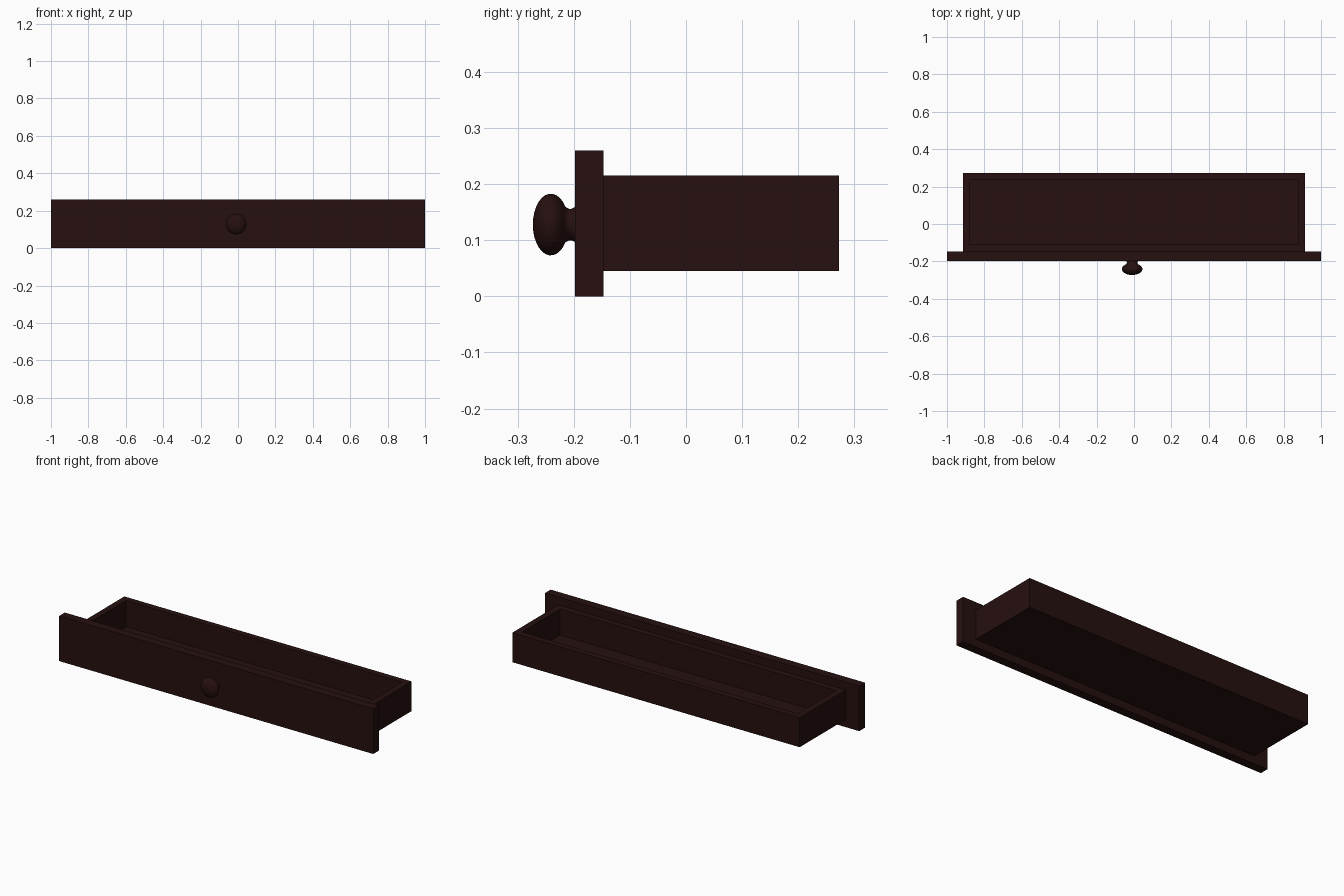
import bpy, math

if "Cube" in bpy.data.objects:
    bpy.data.objects.remove(bpy.data.objects["Cube"])

mat = bpy.data.materials.new("dark_wood")
mat.diffuse_color = (0.02, 0.005, 0.005, 1)
mat.use_nodes = True
mat.node_tree.nodes["Principled BSDF"].inputs["Base Color"].default_value = mat.diffuse_color


def box(name, x0, x1, y0, y1, z0, z1):
    bpy.ops.mesh.primitive_cube_add(size=1, location=((x0 + x1) / 2, (y0 + y1) / 2, (z0 + z1) / 2))
    ob = bpy.context.object
    ob.name = name
    ob.scale = (x1 - x0, y1 - y0, z1 - z0)
    bpy.ops.object.transform_apply(location=False, rotation=False, scale=True)
    ob.data.materials.append(mat)
    return ob


W, T = 0.915, 0.037            # tray half width, board thickness
Y0, Y1 = -0.147, 0.273         # tray front and back
Z0, Z1 = 0.045, 0.215          # tray bottom and top

# Drawer front and tray
box("drawer_front", -1, 1, -0.198, Y0, 0, 0.26)
box("tray_floor", -W + T, W - T, Y0 + T, Y1 - T, Z0, Z0 + 0.02)
box("tray_back", -W, W, Y1 - T, Y1, Z0, Z1)
box("tray_inner_front", -W, W, Y0, Y0 + T, Z0, Z1)
for side, name in ((-1, "left"), (1, "right")):
    xs = sorted((side * W, side * (W - T)))
    box("tray_side_" + name, *xs, Y0 + T, Y1 - T, Z0, Z1)

# Knob: lathed profile (radius, distance out from the drawer front)
profile = [(0.031, 0), (0.028, 0.006), (0.028, 0.01), (0.031, 0.016)]
for i in range(13):
    a = math.radians(-55 + 145 * i / 12)
    profile.append((max(0.055 * math.cos(a), 0), 0.043 + 0.032 * math.sin(a)))
N = 40
verts, faces = [], []
for r, d in profile[:-1]:
    for k in range(N):
        t = 2 * math.pi * k / N
        verts.append((r * math.cos(t), -d, r * math.sin(t)))
rings = len(profile) - 1
for j in range(rings - 1):
    for k in range(N):
        n = (k + 1) % N
        faces.append((j * N + k, j * N + n, (j + 1) * N + n, (j + 1) * N + k))
verts.append((0, -profile[-1][1], 0))
for k in range(N):
    faces.append(((rings - 1) * N + k, (rings - 1) * N + (k + 1) % N, len(verts) - 1))
me = bpy.data.meshes.new("knob")
me.from_pydata(verts, [], faces)
knob = bpy.data.objects.new("knob", me)
bpy.context.collection.objects.link(knob)
knob.location = (-0.01, -0.198, 0.128)
me.materials.append(mat)
bpy.ops.object.select_all(action='DESELECT')
knob.select_set(True)
bpy.context.view_layer.objects.active = knob
bpy.ops.object.shade_smooth_by_angle(angle=math.radians(35))
